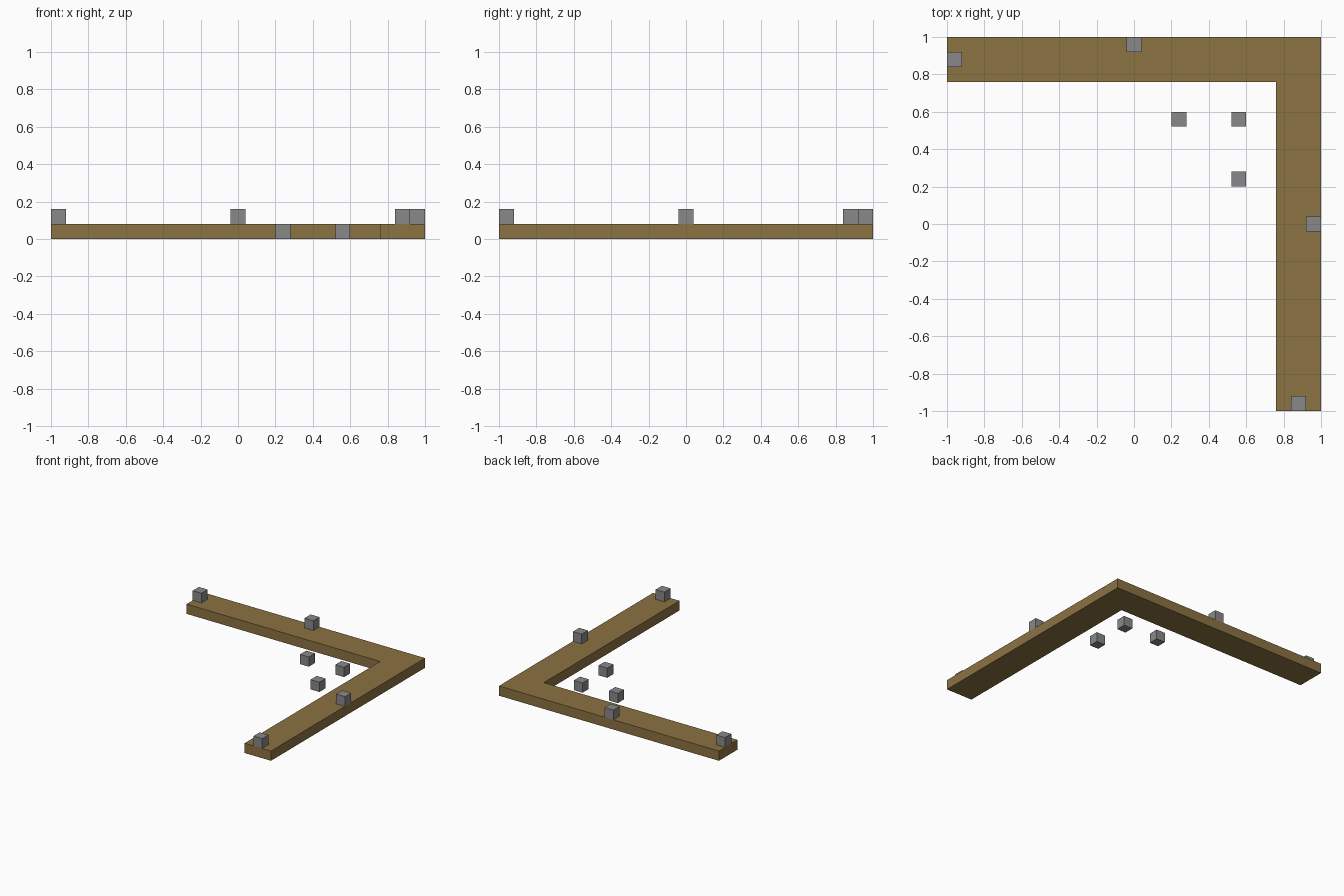
import bpy
import bmesh
from mathutils import Matrix, Vector

default = bpy.data.objects.get("Cube")
if default:
    bpy.data.objects.remove(default, do_unlink=True)


def make_material(name, rgb):
    mat = bpy.data.materials.new(name)
    mat.use_nodes = True
    colour = (*rgb, 1.0)
    mat.diffuse_color = colour
    mat.node_tree.nodes["Principled BSDF"].inputs["Base Color"].default_value = colour
    return mat


def finish(name, bm, mat):
    bmesh.ops.recalc_face_normals(bm, faces=bm.faces)
    mesh = bpy.data.meshes.new(name)
    bm.to_mesh(mesh)
    bm.free()
    mesh.materials.append(mat)
    obj = bpy.data.objects.new(name, mesh)
    bpy.context.collection.objects.link(obj)
    return obj


wood = make_material("wood brown", (0.26, 0.17, 0.055))
stone = make_material("stone grey", (0.25, 0.25, 0.25))

THICK = 0.08   # board thickness and block size
INNER = 0.76   # inner edge of both arms

# L-shaped board: outline extruded upward
bm = bmesh.new()
outline = [(-1, 1), (-1, INNER), (INNER, INNER), (INNER, -1), (1, -1), (1, 1)]
face = bm.faces.new([bm.verts.new((x, y, 0)) for x, y in outline])
result = bmesh.ops.extrude_face_region(bm, geom=[face])
top = [v for v in result["geom"] if isinstance(v, bmesh.types.BMVert)]
bmesh.ops.translate(bm, verts=top, vec=Vector((0, 0, THICK)))
finish("corner_board", bm, wood)


def block(name, x, y, base):
    bm = bmesh.new()
    bmesh.ops.create_cube(bm, size=THICK,
                          matrix=Matrix.Translation((x, y, base + THICK / 2)))
    finish(name, bm, stone)


# Blocks standing on the board, repeated across the diagonal
for part, along, across in (("end", -0.96, 0.88), ("middle", 0, 0.96)):
    block(f"back_arm_{part}_block", along, across, THICK)
    block(f"left_arm_{part}_block", across, along, THICK)

# Loose blocks on the ground inside the corner
block("ground_corner_block", 0.56, 0.56, 0)
block("ground_back_block", 0.24, 0.56, 0)
block("ground_left_block", 0.56, 0.24, 0)
